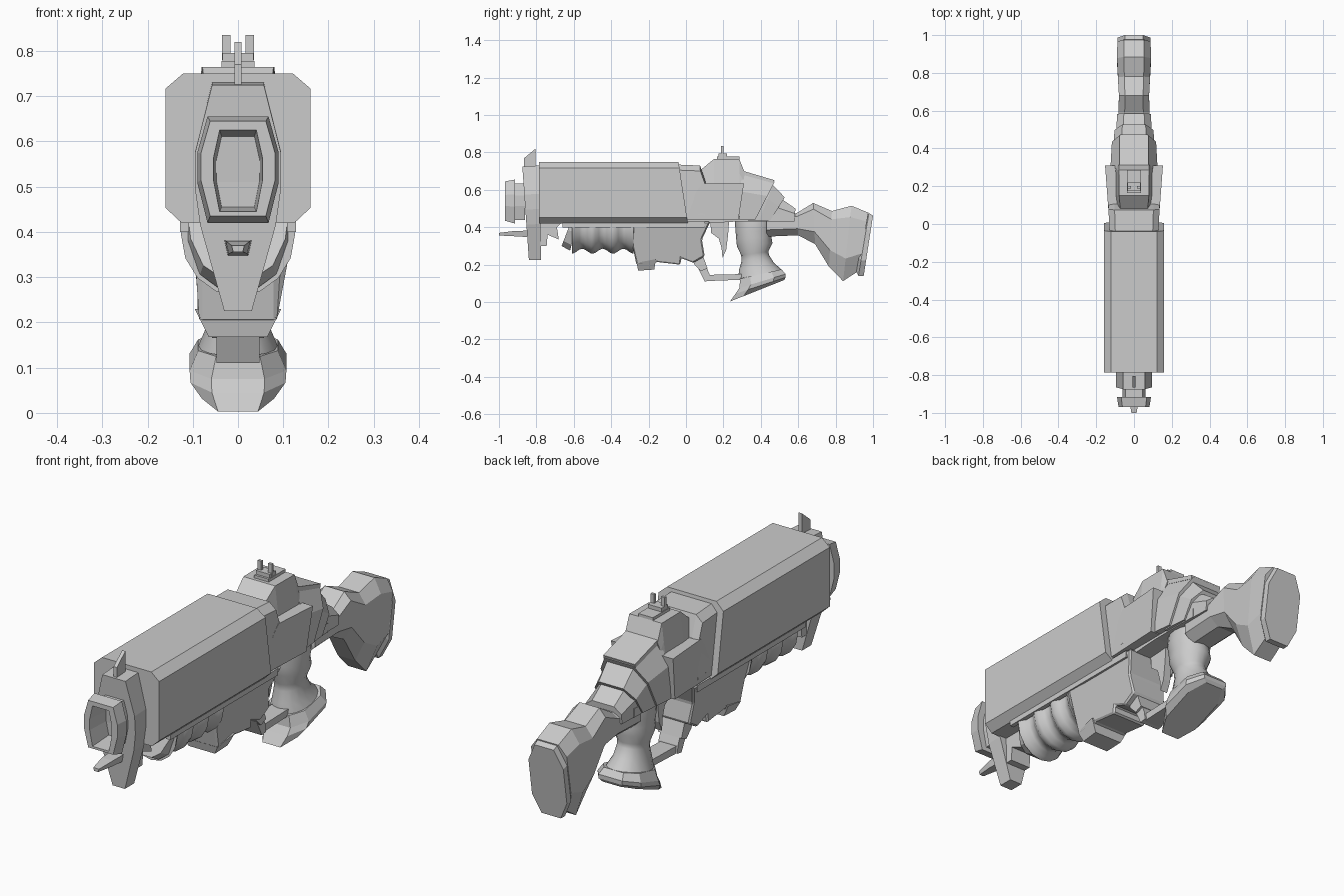
import bpy, bmesh
from math import sin, cos, pi


def finish(name, bm, smooth=False, bevel=0):
    bmesh.ops.remove_doubles(bm, verts=bm.verts, dist=0.0001)
    bmesh.ops.recalc_face_normals(bm, faces=bm.faces)
    me = bpy.data.meshes.new(name)
    bm.to_mesh(me)
    bm.free()
    ob = bpy.data.objects.new(name, me)
    bpy.context.collection.objects.link(ob)
    if bevel:
        m = ob.modifiers.new("chamfer", 'BEVEL')
        m.width, m.segments, m.limit_method = bevel, 1, 'ANGLE'
    if smooth:
        bpy.ops.object.select_all(action='DESELECT')
        ob.select_set(True)
        bpy.context.view_layer.objects.active = ob
        bpy.ops.object.shade_smooth_by_angle(angle=0.9)
    return ob


def prism(name, profile, width, bevel=0, x=0):
    """Side profile of (y, z) points, widened to x +- width (number or function of y, z)."""
    bm = bmesh.new()
    w = width if callable(width) else (lambda y, z: width)
    a, b = [[bm.verts.new((x + s * w(y, z), y, z)) for y, z in profile] for s in (-1, 1)]
    n = len(a)
    bm.faces.new(a)
    bm.faces.new(b[::-1])
    for i in range(n):
        bm.faces.new((a[i], b[i], b[(i + 1) % n], a[(i + 1) % n]))
    return finish(name, bm, bevel=bevel)


def box(name, y0, y1, z0, z1, w, x=0, bevel=0):
    return prism(name, [(y0, z0), (y1, z0), (y1, z1), (y0, z1)], w, bevel, x)


def loft(name, shape, stations, smooth=False):
    """Skin a section through stations (start y, z, end y, z, half width)."""
    bm = bmesh.new()
    ring = shape + [(t, -s) for t, s in reversed(shape) if abs(s) > 1e-5]
    rows = [[bm.verts.new((s * w, y0 + (y1 - y0) * t, z0 + (z1 - z0) * t)) for t, s in ring]
            for y0, z0, y1, z1, w in stations]
    n = len(ring)
    for a, b in zip(rows, rows[1:]):
        for i in range(n):
            bm.faces.new((a[i], a[(i + 1) % n], b[(i + 1) % n], b[i]))
    bm.faces.new(rows[0])
    bm.faces.new(rows[-1][::-1])
    return finish(name, bm, smooth)


HOUSING = [(0, .76), (.1, 1), (.9, 1), (1, .78)]
MUZZLE = [(0, .75), (.34, 1), (.62, 1), (1, .75)]
STOCK = [(0, .6), (.15, 1), (.7, 1), (1, .5)]
ROOF = [(0, .6), (.38, 1), (1, 1)]
OCT = [(0, .55), (.25, 1), (.75, 1), (1, .55)]
ROUND = [((1 - cos(i * pi / 8)) / 2, sin(i * pi / 8)) for i in range(9)]

# Barrel housing, front plate and hollow muzzle
loft("barrel_housing", HOUSING, [(-.785, .75, -.785, .42, .16), (-.04, .75, .01, .42, .16)])
loft("front_plate", [(0, .6), (.3, 1), (.46, 1), (.62, .88), (1, .32)],
     [(-.785, .73, -.775, .225, .095), (-.875, .725, -.84, .225, .095)])
loft("muzzle", MUZZLE, [(-.86, .635, -.86, .44, .06), (-.915, .635, -.915, .44, .06),
     (-.915, .655, -.915, .42, .09), (-.968, .645, -.968, .435, .082),
     (-.968, .625, -.968, .445, .054), (-.86, .61, -.86, .455, .048)])
prism("front_sight", [(-.865, .72), (-.865, .77), (-.805, .82), (-.805, .72)], .008)
loft("front_spike", [(0, 1), (1, .75)],
     [(-.85, .382, -.85, .348, .03), (-.92, .38, -.92, .352, .027), (-1, .37, -1, .356, .014)])

# Front bracket and ribbed pump grip
prism("pump_bracket", [(-.79, .43), (-.78, .3), (-.745, .3), (-.74, .36), (-.68, .335),
      (-.69, .40), (-.66, .43)], .05)
loft("pump_cap", [(0, 1), (.35, .95), (.8, .7), (1, .35)],
     [(-.615, .43, -.665, .30, .11), (-.58, .43, -.62, .275, .12)])
ribs = []
for i in range(17):
    bulge = .014 * cos(i / 16 * 6 * pi)
    y = -.61 + .33 * i / 16
    ribs.append((y, .53, y, .272 - bulge, .112 + bulge))
loft("pump_grip", ROUND, ribs, smooth=True)
for s in (-1, 1):
    box("under_rail", -.66, .1, .40, .43, .01, s * .118)

# Lower receiver under the housing
flare = lambda y, z: .086 + max(0, z - .30) * .33
prism("lower_receiver", [(-.285, .43), (-.285, .3), (-.265, .2), (-.17, .205), (-.16, .215),
      (-.03, .2), (-.025, .235), (.04, .21), (.10, .245), (.085, .335), (.13, .43)], flare, bevel=.012)
prism("receiver_foot", [(-.265, .21), (-.255, .168), (-.17, .174), (-.16, .23)],
      lambda y, z: .065 + (z - .168) * .5)

# Upper receiver: collar, flared side panels, raised hump
loft("receiver_collar", HOUSING, [(-.045, .735, 0, .44, .13), (.075, .73, .09, .44, .135),
     (.105, .64, .11, .44, .135)])
prism("receiver_sides", [(-.02, .44), (.28, .44), (.31, .635), (.09, .635), (.06, .60)],
      lambda y, z: .13 + .075 * y + .05 * (z - .635) * (y > .2))
loft("receiver_hump", [(0, .8), (.5, .9), (1, 1)],
     [(.07, .70, .09, .61, .09), (.15, .765, .15, .61, .098), (.285, .765, .285, .61, .1),
      (.315, .69, .30, .61, .1)])
prism("receiver_underside", [(.0, .45), (.0, .415), (.26, .43), (.5, .43), (.5, .47)], .095)

# Rear sight with two prongs
box("rear_sight_base", .165, .285, .76, .778, .036)
box("rear_sight_step", .175, .22, .775, .795, .034)
for s in (-1, 1):
    box("rear_sight_prong", .188, .2, .78, .835, .009, s * .026)

# Overlapping rear cover plates
for name, st in (
        ("rear_plate_front", [(.295, .685, .285, .44, .125), (.475, .645, .37, .44, .117)]),
        ("rear_plate_middle", [(.40, .645, .33, .435, .108), (.465, .625, .39, .435, .108),
                               (.528, .56, .45, .435, .102)]),
        ("rear_plate_back", [(.47, .58, .37, .43, .095), (.585, .50, .58, .43, .09)])):
    loft(name, ROOF, st)
prism("rear_plate_lip", [(.31, .70), (.472, .652), (.468, .635), (.305, .68)], .078)

# Shoulder stock and butt pad
loft("stock", STOCK, [(.43, .47, .43, .35, .08), (.59, .475, .6, .357, .082),
     (.68, .53, .69, .31, .08), (.78, .487, .765, .188, .085), (.885, .515, .84, .112, .09),
     (.975, .478, .92, .165, .088)])
loft("butt_pad", OCT, [(.965, .46, .91, .165, .08), (.978, .475, .922, .14, .088),
     (1.0, .463, .95, .14, .086)])

# Pistol grip, smooth, with faceted base
loft("pistol_grip", ROUND, [(.26, .44, .47, .44, .08), (.265, .38, .46, .38, .088),
     (.268, .34, .457, .345, .08), (.272, .30, .462, .315, .084), (.295, .25, .44, .27, .066),
     (.297, .22, .445, .25, .064), (.283, .17, .47, .21, .07), (.28, .125, .515, .17, .088)],
     smooth=True)
loft("grip_base", OCT, [(.29, .125, .51, .175, .088), (.285, .075, .533, .15, .107),
     (.265, .045, .533, .132, .105), (.235, .003, .525, .118, .08)])

# Trigger and guard
prism("guard_front", [(.04, .23), (.10, .11), (.13, .115), (.125, .15), (.09, .235)], .048)
prism("guard_bottom", [(.10, .145), (.10, .112), (.31, .12), (.31, .15)], .04)
prism("guard_joint", [(.03, .24), (.045, .2), (.08, .165), (.115, .18), (.09, .25)], .058)
prism("trigger", [(.13, .43), (.135, .37), (.175, .34), (.19, .29), (.195, .235), (.215, .28),
      (.225, .36), (.23, .43)], .018)
